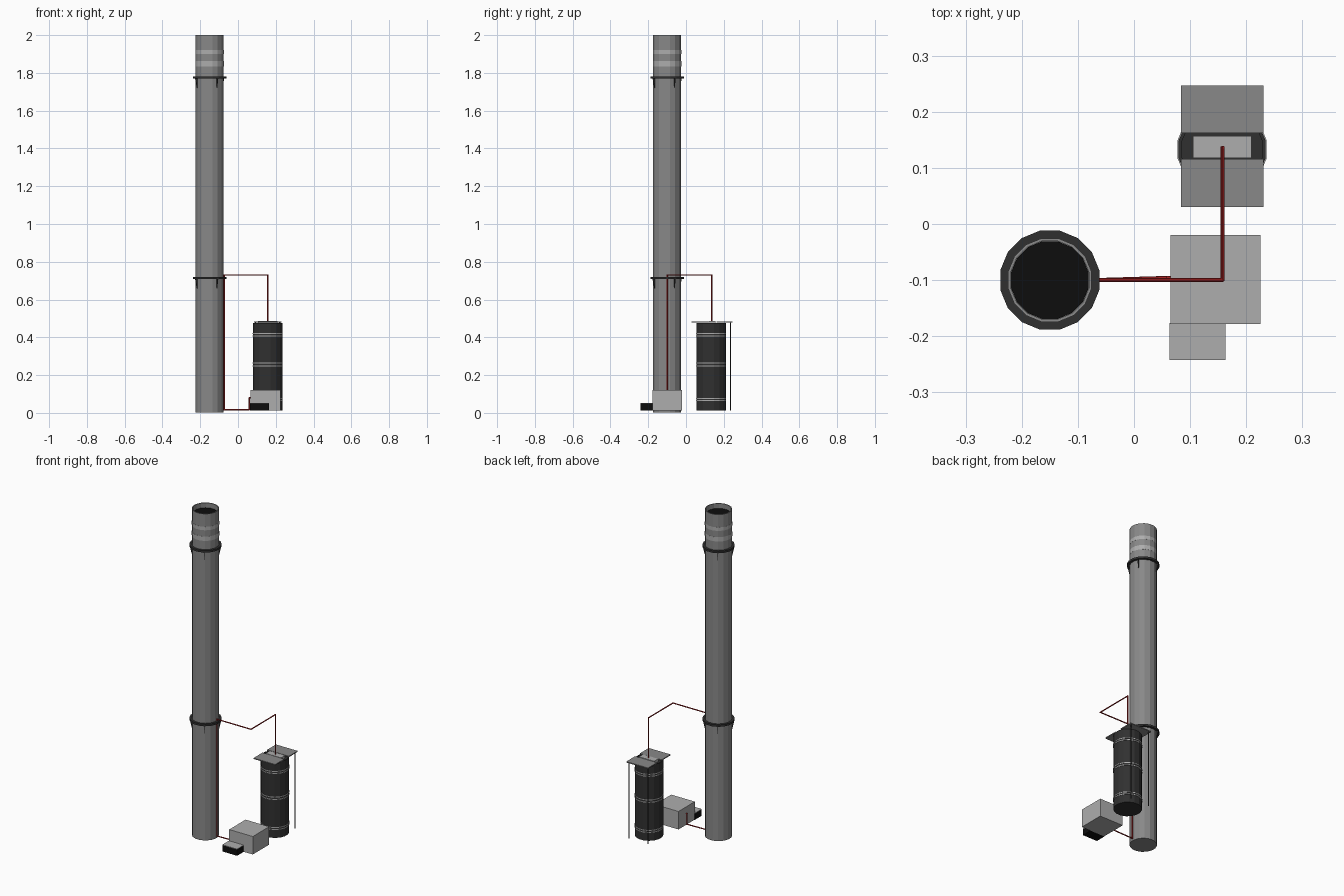
import bpy, bmesh
from math import cos, sin, pi, radians
from mathutils import Vector, Matrix

if "Cube" in bpy.data.objects:
    bpy.data.objects.remove(bpy.data.objects["Cube"])


def material(name, rgb):
    m = bpy.data.materials.new(name)
    m.diffuse_color = (*rgb, 1)
    m.use_nodes = True
    m.node_tree.nodes["Principled BSDF"].inputs["Base Color"].default_value = m.diffuse_color
    return m


BLACK = material("black", (0.004, 0.004, 0.004))
DARK = material("dark", (0.03, 0.03, 0.03))
MID = material("mid_grey", (0.25, 0.25, 0.25))
LIGHT = material("light_grey", (0.42, 0.42, 0.42))
RED = material("red", (0.35, 0.015, 0.015))


def finish(name, bm, mat):
    bmesh.ops.recalc_face_normals(bm, faces=bm.faces)
    me = bpy.data.meshes.new(name)
    bm.to_mesh(me)
    bm.free()
    me.materials.append(mat)
    ob = bpy.data.objects.new(name, me)
    bpy.context.collection.objects.link(ob)
    return ob


def lathe(name, centre, profile, mat, closed=False, n=16):
    """Revolve (radius, z) points; open ends get capped."""
    bm = bmesh.new()
    rings = [[bm.verts.new((centre[0] + r * cos((i + .5) * 2 * pi / n),
                            centre[1] + r * sin((i + .5) * 2 * pi / n), z))
              for i in range(n)] for r, z in profile]
    pairs = list(zip(rings, rings[1:]))
    if closed:
        pairs.append((rings[-1], rings[0]))
    else:
        bm.faces.new(rings[0])
        bm.faces.new(rings[-1])
    for a, b in pairs:
        for i in range(n):
            j = (i + 1) % n
            bm.faces.new((a[i], a[j], b[j], b[i]))
    return finish(name, bm, mat)


def band(name, centre, r0, r1, z0, z1, mat):
    return lathe(name, centre, [(r0, z0), (r1, z0), (r1, z1), (r0, z1)], mat, True)


def box(name, lo, hi, mat):
    lo, hi = Vector(lo), Vector(hi)
    bm = bmesh.new()
    bmesh.ops.create_cube(bm, size=1, matrix=Matrix.Translation((lo + hi) / 2)
                          @ Matrix.Diagonal((*(hi - lo), 1)))
    return finish(name, bm, mat)


def tube(name, points, r, mat):
    """Straight round segments joined end to end."""
    bm = bmesh.new()
    for p, q in zip(points, points[1:]):
        p, q = Vector(p), Vector(q)
        d = q - p
        bmesh.ops.create_cone(bm, cap_ends=True, segments=8, radius1=r, radius2=r,
                              depth=d.length + r,
                              matrix=Matrix.Translation((p + q) / 2)
                              @ d.to_track_quat('Z', 'Y').to_matrix().to_4x4())
    return finish(name, bm, mat)


# Tall column with open, recessed top
COL = (-0.15, -0.10)
lathe("column", COL, [(0.076, 0.003), (0.076, 2.0), (0.071, 2.0), (0.071, 1.965)], MID)
lathe("column_opening", COL, [(0.0705, 1.96), (0.0705, 1.97)], BLACK)
for i, (z0, z1) in enumerate([(1.90, 1.922), (1.835, 1.862)]):
    band(f"column_stripe_{i}", COL, 0.074, 0.0765, z0, z1, LIGHT)

# Flanges, each held by four triangular gussets
for k, z in enumerate((1.776, 0.714)):
    band(f"flange_{k}", COL, 0.074, 0.09, z - 0.006, z + 0.006, DARK)
    for i in range(4):
        rot = Matrix.Translation((*COL, z - 0.006)) @ Matrix.Rotation(radians(30 + 90 * i), 4, 'Z')
        bm = bmesh.new()
        tri = [(0.073, 0), (0.088, 0), (0.077, -0.05), (0.073, -0.05)]
        a, b = [[bm.verts.new(rot @ Vector((x, y, h))) for x, h in tri] for y in (-.002, .002)]
        bm.faces.new(a)
        bm.faces.new(b)
        for s in range(4):
            t = (s + 1) % 4
            bm.faces.new((a[s], a[t], b[t], b[s]))
        finish(f"gusset_{k}_{i}", bm, DARK)

# Barrel with recessed lid and paired ribs
BAR = (0.157, 0.133)
lathe("barrel", BAR, [(0.079, 0.013), (0.079, 0.477), (0.073, 0.477), (0.073, 0.47)], DARK)
for i, z in enumerate((0.065, 0.077, 0.249, 0.263, 0.408, 0.42)):
    band(f"barrel_rib_{i}", BAR, 0.077, 0.081, z - 0.0025, z + 0.0025, LIGHT)
box("lid_block", (0.105, 0.118, 0.465), (0.209, 0.157, 0.486), LIGHT)

# Two top plates and their rear support rods
box("front_plate", (0.084, 0.03, 0.479), (0.231, 0.116, 0.485), MID)
box("back_plate", (0.084, 0.162, 0.479), (0.231, 0.247, 0.485), MID)
for i, s in enumerate((-1, 1)):
    x = BAR[0] + s * 0.064
    tube(f"support_rod_{i}", [(x, 0.236, 0.015), (x, 0.236, 0.48)], 0.003, DARK)

# Control cabinet and low front step
box("cabinet", (0.065, -0.178, 0.012), (0.225, -0.02, 0.122), LIGHT)
box("step", (0.063, -0.242, 0.012), (0.163, -0.176, 0.05), BLACK)
box("step_top", (0.063, -0.242, 0.05), (0.163, -0.176, 0.053), LIGHT)

# Red pipework
tube("upper_pipe", [(-0.072, -0.10, 0.015), (-0.072, -0.10, 0.73), (0.158, -0.10, 0.73),
                    (0.158, 0.136, 0.73), (0.158, 0.136, 0.483)], 0.0035, RED)
tube("lower_pipe", [(-0.072, -0.10, 0.016), (0.06, -0.096, 0.016), (0.06, -0.096, 0.08),
                    (0.07, -0.096, 0.08)], 0.0035, RED)
